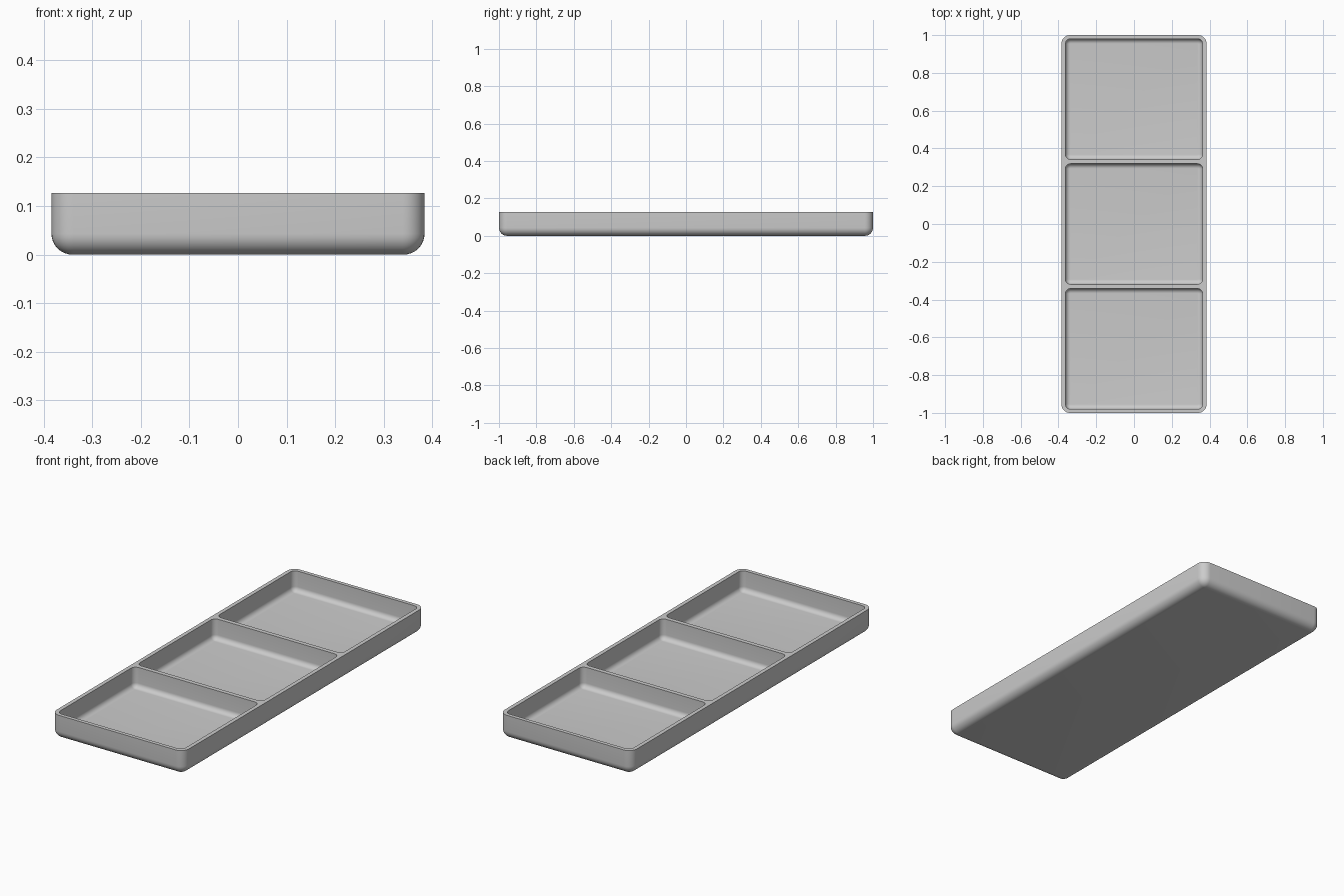
import bpy
import bmesh
from math import sin, cos, pi

cube = bpy.data.objects.get("Cube")
if cube:
    bpy.data.objects.remove(cube, do_unlink=True)

HALF_X, HALF_Y, HEIGHT = 0.384, 1.0, 0.127
CELL_X, CELL_Y, FLOOR = 0.363, 0.319, 0.02
SPACING = 0.661
STEPS = 8

grey = bpy.data.materials.new("plain grey")
grey.use_nodes = True
colour = (0.6, 0.6, 0.6, 1)
grey.diffuse_color = colour
grey.node_tree.nodes["Principled BSDF"].inputs["Base Color"].default_value = colour


def ring(bm, cy, hx, hy, radius, inset, z):
    """Vertices of a rounded rectangle, shrunk by inset."""
    verts = []
    corners = [(1, 1), (-1, 1), (-1, -1), (1, -1)]
    for k, (sx, sy) in enumerate(corners):
        for i in range(STEPS + 1):
            a = (k + i / STEPS) * pi / 2
            verts.append(bm.verts.new((sx * (hx - radius) + (radius - inset) * cos(a),
                                       cy + sy * (hy - radius) + (radius - inset) * sin(a), z)))
    return verts


def basin(bm, cy, hx, hy, radius, fillet, bottom):
    """Rounded walls with a filleted base; returns the open rim edges."""
    rings = [ring(bm, cy, hx, hy, radius, 0, HEIGHT)]
    for i in range(STEPS + 1):
        a = i / STEPS * pi / 2
        rings.append(ring(bm, cy, hx, hy, radius, fillet * (1 - cos(a)),
                          bottom + fillet * (1 - sin(a))))
    n = len(rings[0])
    for upper, lower in zip(rings, rings[1:]):
        for i in range(n):
            j = (i + 1) % n
            bm.faces.new((upper[i], upper[j], lower[j], lower[i]))
    bm.faces.new(rings[-1])
    rim = rings[0]
    return [bm.edges.get((rim[i], rim[(i + 1) % n])) for i in range(n)]


# Outer shell and three compartments, joined by the flat rim
bm = bmesh.new()
rim_edges = basin(bm, 0, HALF_X, HALF_Y, 0.045, 0.043, 0)
for k in (-1, 0, 1):
    rim_edges += basin(bm, k * SPACING, CELL_X, CELL_Y, 0.027, 0.025, FLOOR)
bmesh.ops.triangle_fill(bm, edges=rim_edges, use_beauty=True, normal=(0, 0, 1))
bmesh.ops.recalc_face_normals(bm, faces=bm.faces)

mesh = bpy.data.meshes.new("compartment_tray")
bm.to_mesh(mesh)
bm.free()
mesh.materials.append(grey)
tray = bpy.data.objects.new("compartment_tray", mesh)
bpy.context.collection.objects.link(tray)

# Smooth fillets, crisp rim
bpy.ops.object.select_all(action="DESELECT")
tray.select_set(True)
bpy.context.view_layer.objects.active = tray
bpy.ops.object.shade_smooth_by_angle(angle=pi / 6)
